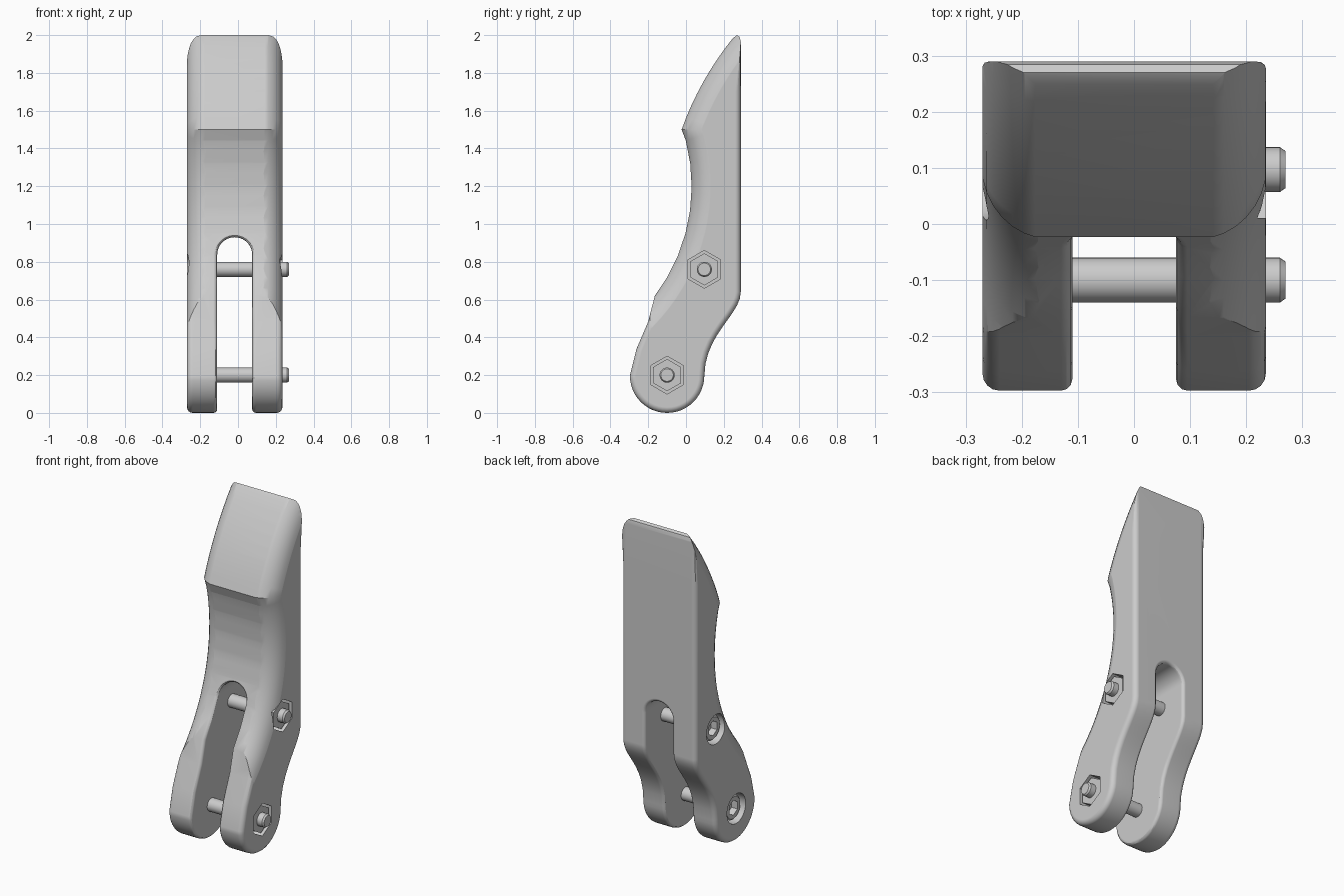
import bpy, bmesh
from math import sin, cos, radians, pi, hypot
from mathutils import Vector
from mathutils.geometry import interpolate_bezier

if "Cube" in bpy.data.objects:
    bpy.data.objects.remove(bpy.data.objects["Cube"], do_unlink=True)

MID = -0.0175            # centre of the body across its width
HALF = 0.2525            # half width of the body
SLOT, SPRING = 0.0925, 0.8375   # slot half width, height where its arch begins
BOLTS = {"upper": (0.097, 0.76), "lower": (-0.1, 0.2)}

grey = bpy.data.materials.new("light grey")
grey.use_nodes = True
grey.diffuse_color = (0.6, 0.6, 0.6, 1)
grey.node_tree.nodes["Principled BSDF"].inputs["Base Color"].default_value = (0.6, 0.6, 0.6, 1)


def loft(name, rings):
    """Closed solid through rings that all have the same number of points."""
    bm = bmesh.new()
    rows = [[bm.verts.new(p) for p in ring] for ring in rings]
    n = len(rows[0])
    for a, b in zip(rows, rows[1:]):
        for i in range(n):
            j = (i + 1) % n
            bm.faces.new((a[i], a[j], b[j], b[i]))
    bm.faces.new(rows[0])
    bm.faces.new(rows[-1])
    bmesh.ops.recalc_face_normals(bm, faces=bm.faces[:])
    mesh = bpy.data.meshes.new(name)
    bm.to_mesh(mesh)
    bm.free()
    mesh.materials.append(grey)
    ob = bpy.data.objects.new(name, mesh)
    bpy.context.collection.objects.link(ob)
    return ob


def arc(cy, cz, r, start, end, steps):
    angles = [radians(start + (end - start) * i / steps) for i in range(steps + 1)]
    return [(cy + r * cos(a), cz + r * sin(a)) for a in angles]


def rounded_plate(name, outline, half, radius, is_rounded, steps):
    """Side outline spread across x, its rim rounded where the rule says so."""
    pts = [Vector(p) for p in outline]
    inward = []
    for i, p in enumerate(pts):
        d1 = (p - pts[i - 1]).normalized()
        d2 = (pts[(i + 1) % len(pts)] - p).normalized()
        n1, n2 = Vector((-d1.y, d1.x)), Vector((-d2.y, d2.x))
        inward.append((n1 + n2) / (1 + n1.dot(n2)))
    stations = []
    for k in range(steps + 1):
        a = k / steps * pi / 2
        stations.append((half - radius * (1 - cos(a)), radius * (1 - sin(a))))
    stations += [(-x, inset) for x, inset in reversed(stations)]
    rings = []
    for x, inset in stations:
        ring = []
        for i, p in enumerate(pts):
            q = p + inward[i] * inset if is_rounded(i, p) else p
            ring.append((MID + x, q.x, q.y))
        rings.append(ring)
    return loft(name, rings)


def turned(name, centre, sections, sides):
    """Solid along x from (x, radius, is_hexagon) sections."""
    rings = []
    for x, r, is_hex in sections:
        ring = []
        for i in range(sides):
            a = 2 * pi * i / sides
            rr = r * cos(pi / 6) / cos(a % (pi / 3) - pi / 6) if is_hex else r
            ring.append((x, centre[0] - rr * sin(a), centre[1] + rr * cos(a)))
        rings.append(ring)
    return loft(name, rings)


# Lever body: side outline with round foot, straight back and two front arcs
foot = arc(-0.1, 0.197, 0.197, 180, 360, 24)
heel = [tuple(p) for p in interpolate_bezier(
    Vector((0.097, 0.197)), Vector((0.1, 0.42)),
    Vector((0.29, 0.52)), Vector((0.29, 0.64)), 11)][1:]
tip = [(0.29, 1.7), (0.29, 1.965), (0.284, 1.99), (0.27, 2.0)]
brow = arc(1.531, 0.946, 1.65, 141, 160.4, 8)
hollow = arc(-0.93, 1.2, 0.96, 14.6, -37.2, 7)
shin = [(-0.2, 0.484), (-0.263, 0.336)]
outline = foot + [p[:2] for p in heel] + tip + brow + hollow + shin
body = rounded_plate("lever_body", outline, HALF, 0.03, lambda i, p: p.y < 1.9, 4)

# Large rounding of the front edges, as a solid to intersect with
front = arc(1.531, 0.946, 1.654, 125, 160.4, 14) + arc(-0.93, 1.2, 0.956, 14.6, -69, 24)
count = len(front)
front_rounding = rounded_plate("front_rounding", front + [(-0.6, -0.3), (0.7, -0.3), (0.7, 2.29)],
                               HALF + 0.002, 0.125, lambda i, p: i < count, 8)

# Fork slot with arched top
arch = [(MID + x, SPRING + z) for x, z in arc(0, 0, SLOT, 0, 180, 20)]
arch += [(MID - SLOT, -0.5), (MID + SLOT, -0.5)]
slot = loft("slot_cutter", [[(x, y, z) for x, z in arch] for y in (-1, 1)])

# Pockets for nuts and bolt heads
cutters = [(front_rounding, 'INTERSECT')]
for label, c in BOLTS.items():
    cutters.append((turned(label + "_nut_pocket", c, [(0.155, 0.1, True), (0.4, 0.1, True)], 6), 'DIFFERENCE'))
    cutters.append((turned(label + "_head_pocket", c, [(-0.4, 0.09, False), (-0.18, 0.09, False)], 36), 'DIFFERENCE'))
cutters.append((slot, 'DIFFERENCE'))

for cutter, operation in cutters:
    cutter.hide_render = True
    mod = body.modifiers.new(cutter.name, 'BOOLEAN')
    mod.operation, mod.object, mod.solver = operation, cutter, 'EXACT'
bpy.context.view_layer.update()
graph = bpy.context.evaluated_depsgraph_get()
cut_mesh = bpy.data.meshes.new_from_object(body.evaluated_get(graph))
body.modifiers.clear()
body.data = cut_mesh
for cutter, operation in cutters:
    bpy.data.objects.remove(cutter, do_unlink=True)


# Soften the rim of the slot
def on_slot(face):
    return all(abs(hypot(v.co.x - MID, max(v.co.z - SPRING, 0)) - SLOT) < 1e-4 for v in face.verts)


bm = bmesh.new()
bm.from_mesh(cut_mesh)
bmesh.ops.remove_doubles(bm, verts=bm.verts[:], dist=1e-5)
rim = [e for e in bm.edges if len(e.link_faces) == 2
       and on_slot(e.link_faces[0]) != on_slot(e.link_faces[1])]
bmesh.ops.bevel(bm, geom=rim, offset=0.02, offset_type='OFFSET', segments=3,
                profile=0.5, affect='EDGES', clamp_overlap=False)
for f in bm.faces:
    f.material_index = 0
bm.to_mesh(cut_mesh)
bm.free()
cut_mesh.materials.clear()
cut_mesh.materials.append(grey)

# Socket-head bolts and hexagon nuts
parts = [body]
for label, c in BOLTS.items():
    parts.append(turned(label + "_bolt", c, [
        (-0.21, 0.045, True), (-0.25, 0.045, True), (-0.25, 0.066, False),
        (-0.243, 0.074, False), (-0.18, 0.074, False), (-0.18, 0.04, False),
        (0.26, 0.04, False), (0.27, 0.033, False)], 36))
    parts.append(turned(label + "_nut", c, [(0.15, 0.085, True), (0.225, 0.085, True)], 6))

# Smooth shading with crisp edges
bpy.ops.object.select_all(action='DESELECT')
for ob in parts:
    ob.select_set(True)
bpy.context.view_layer.objects.active = body
bpy.ops.object.shade_smooth_by_angle(angle=radians(30))
weighted = body.modifiers.new("even_shading", 'WEIGHTED_NORMAL')
weighted.keep_sharp = True
